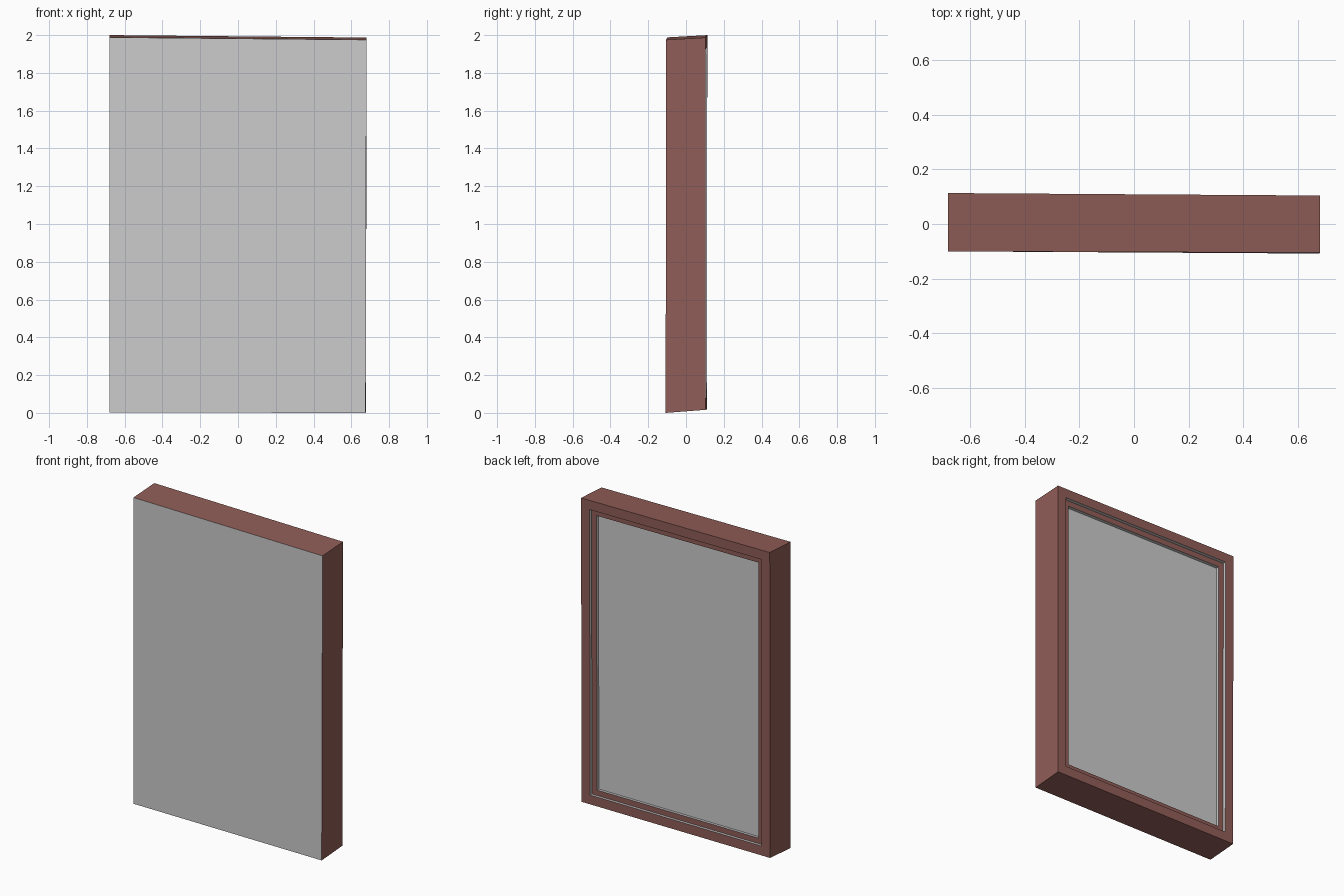
import bpy
from mathutils import Vector

if "Cube" in bpy.data.objects:
    bpy.data.objects.remove(bpy.data.objects["Cube"])

W, H, D = 1.36, 1.985, 0.21

# Outer corners of the slightly warped slab, keyed by (right, back, top)
CORNERS = {
    (0, 0, 0): (-0.68, -0.10, 0.002), (1, 0, 0): (0.676, -0.108, 0.0),
    (0, 0, 1): (-0.68, -0.10, 1.988), (1, 0, 1): (0.68, -0.105, 1.975),
    (0, 1, 0): (-0.68, 0.11, 0.018), (1, 1, 0): (0.678, 0.102, 0.016),
    (0, 1, 1): (-0.68, 0.113, 2.0), (1, 1, 1): (0.68, 0.104, 1.987),
}


def warp(u, v, w):
    """Blend the eight corners at fractions u (right), v (back), w (up)."""
    p = Vector()
    for (i, j, k), c in CORNERS.items():
        p += Vector(c) * (u if i else 1 - u) * (v if j else 1 - v) * (w if k else 1 - w)
    return p


def ring(inset, sink):
    """Rectangle of four points, inset from the edge and sunk from the back."""
    a, b, v = inset / W, inset / H, 1 - sink / D
    return [warp(x, v, z) for x, z in ((a, b), (1 - a, b), (1 - a, 1 - b), (a, 1 - b))]


def add_part(name, rings, cap=None, mat=None):
    """Bridge successive rings, running from the front edge to the back centre."""
    verts = [p for r in rings for p in r]
    faces = []
    for n in range(len(rings) - 1):
        a, b = 4 * n, 4 * n + 4
        for i in range(4):
            j = (i + 1) % 4
            faces.append((a + i, a + j, b + j, b + i))
    if cap == "front":
        faces.append((0, 1, 2, 3))
    elif cap == "back":
        faces.append((3, 2, 1, 0))
    me = bpy.data.meshes.new(name)
    me.from_pydata(verts, [], faces)
    me.update()
    if mat:
        me.materials.append(mat)
    ob = bpy.data.objects.new(name, me)
    bpy.context.collection.objects.link(ob)
    return ob


wood = bpy.data.materials.new("brown_wood")
wood.diffuse_color = (0.28, 0.11, 0.095, 1)
wood.use_nodes = True
wood.node_tree.nodes["Principled BSDF"].inputs["Base Color"].default_value = wood.diffuse_color

RIM, LIP, STEP = 0.061, 0.097, 0.02

# Grey front sheet
add_part("front_panel", [ring(0, D)], "front")
# Brown sides and outer rim of the back
add_part("outer_frame", [ring(0, D), ring(0, 0), ring(RIM, 0)], mat=wood)
# Grey step down to the inner rim
add_part("outer_step", [ring(RIM, 0), ring(RIM, STEP)])
# Brown inner rim
add_part("inner_frame", [ring(RIM, STEP), ring(LIP, STEP)], mat=wood)
# Grey step and recessed back panel
add_part("inner_step", [ring(LIP, STEP), ring(LIP, 2 * STEP)])
add_part("back_panel", [ring(LIP, 2 * STEP)], "back")
